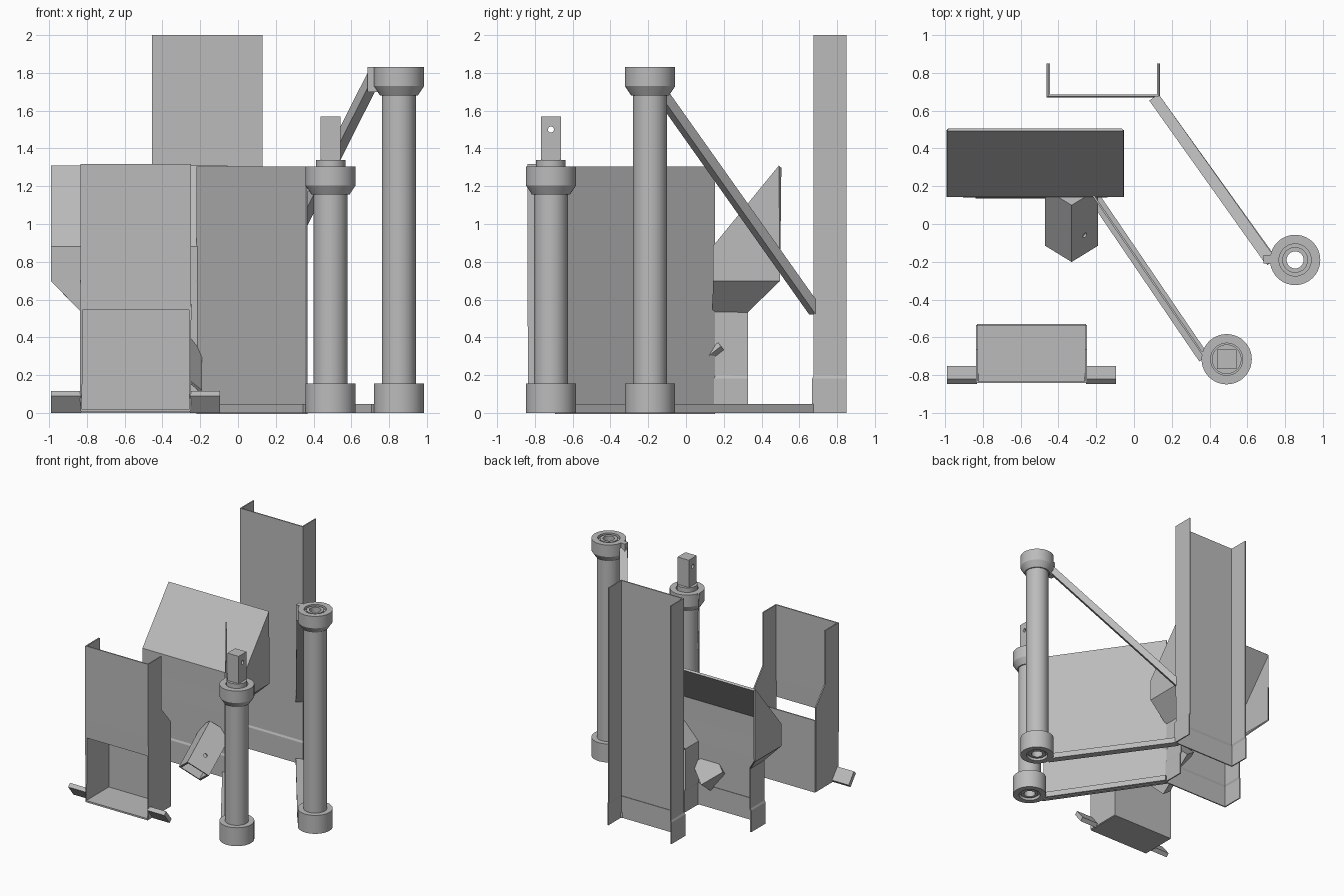
import bpy, bmesh, math
from mathutils import Vector, Matrix

if "Cube" in bpy.data.objects:
    bpy.data.objects.remove(bpy.data.objects["Cube"])

metal = bpy.data.materials.new("grey_metal")
metal.diffuse_color = (0.5, 0.5, 0.5, 1)
metal.use_nodes = True
metal.node_tree.nodes["Principled BSDF"].inputs["Base Color"].default_value = metal.diffuse_color


def make(name, verts, faces, thick=0.0, offset=0.0):
    """Mesh object from points, optionally thickened into sheet metal."""
    me = bpy.data.meshes.new(name)
    bm = bmesh.new()
    vs = [bm.verts.new(v) for v in verts]
    for f in faces:
        bm.faces.new([vs[i] for i in f])
    bmesh.ops.recalc_face_normals(bm, faces=bm.faces)
    bm.to_mesh(me)
    bm.free()
    me.materials.append(metal)
    ob = bpy.data.objects.new(name, me)
    bpy.context.collection.objects.link(ob)
    if thick:
        mod = ob.modifiers.new("sheet", 'SOLIDIFY')
        mod.thickness, mod.offset = thick, offset
        mod.use_even_offset = True
    return ob


def channel(name, cx, rows, open_rows=(), hood=False):
    """U-shaped sheet; each row is half width, front y, back y, front z, back z."""
    verts, faces = [], []
    for hw, yf, yb, zf, zb in rows:
        verts += [(cx - hw, yb, zb), (cx - hw, yf, zf), (cx + hw, yf, zf), (cx + hw, yb, zb)]
    for r in range(len(rows) - 1):
        for k in range(3):
            if k == 1 and r in open_rows:
                continue
            a = r * 4 + k
            faces.append((a, a + 1, a + 5, a + 4))
    if hood:
        n = len(verts)
        faces.append((n - 4, n - 3, n - 2, n - 1))
    return make(name, verts, faces, 0.01)


def box(name, lo, hi):
    verts = [(x, y, z) for x in (lo[0], hi[0]) for y in (lo[1], hi[1]) for z in (lo[2], hi[2])]
    return make(name, verts, [(0, 1, 3, 2), (4, 6, 7, 5), (0, 4, 5, 1), (2, 3, 7, 6), (0, 2, 6, 4), (1, 5, 7, 3)])


def bar(name, a, b, width, height):
    """Straight bar with vertical sides and ends between two points."""
    a, b = Vector(a), Vector(b)
    d = b - a
    side = Vector((d.y, -d.x, 0)).normalized() * width / 2
    up = Vector((0, 0, height / 2))
    verts = [p + s * side + t * up for p in (a, b) for s in (-1, 1) for t in (-1, 1)]
    return make(name, verts, [(0, 1, 3, 2), (4, 6, 7, 5), (0, 4, 5, 1), (2, 3, 7, 6), (0, 2, 6, 4), (1, 5, 7, 3)])


def lathe(name, cx, cy, prof, n=40):
    """Closed radial profile (radius, z) spun around a vertical axis."""
    verts, faces, m = [], [], len(prof)
    for i in range(n):
        a = 2 * math.pi * i / n
        verts += [(cx + r * math.cos(a), cy + r * math.sin(a), z) for r, z in prof]
    for i in range(n):
        j = (i + 1) % n
        for k in range(m):
            l = (k + 1) % m
            faces.append((i * m + k, j * m + k, j * m + l, i * m + l))
    ob = make(name, verts, faces)
    bpy.context.view_layer.objects.active = ob
    ob.select_set(True)
    bpy.ops.object.shade_smooth_by_angle(angle=math.radians(30))
    ob.select_set(False)
    return ob


def drill(target, centre, axis, radius, depth):
    """Round hole through a part."""
    bm = bmesh.new()
    rot = Vector((0, 0, 1)).rotation_difference(Vector(axis)).to_matrix().to_4x4()
    bmesh.ops.create_cone(bm, cap_ends=True, segments=16, radius1=radius, radius2=radius,
                          depth=depth, matrix=Matrix.Translation(centre) @ rot)
    me = bpy.data.meshes.new("hole_cutter")
    bm.to_mesh(me)
    bm.free()
    ob = bpy.data.objects.new("hole_cutter", me)
    bpy.context.collection.objects.link(ob)
    ob.hide_render = True
    ob.hide_set(True)
    mod = target.modifiers.new("hole", 'BOOLEAN')
    mod.operation, mod.object, mod.solver = 'DIFFERENCE', ob, 'EXACT'


def pipe(name, cx, cy, top):
    """Hollow pipe with a base collar and a tapered top collar."""
    return lathe(name, cx, cy, [
        (0.085, 0), (0.133, 0), (0.133, 0.155), (0.09, 0.155), (0.09, top - 0.15), (0.1, top - 0.15),
        (0.133, top - 0.1), (0.133, top), (0.085, top), (0.085, top - 0.025), (0.068, top - 0.025),
        (0.068, top - 0.005), (0.045, top - 0.005), (0.045, 0.01), (0.068, 0.01), (0.068, 0.025), (0.085, 0.025)])


# Tall back channel with a slightly wider skirt
channel("tall_channel", -0.162, [
    (0.295, 0.673, 0.85, 0, 0), (0.295, 0.673, 0.85, 0.18, 0.18),
    (0.288, 0.68, 0.85, 0.195, 0.195), (0.288, 0.68, 0.85, 2, 2)])

# Middle hopper: skirt, straight part, flare, sloped hood
channel("hopper", -0.522, [
    (0.31, 0.14, 0.327, 0, 0), (0.31, 0.14, 0.327, 0.18, 0.18),
    (0.303, 0.147, 0.327, 0.195, 0.195), (0.303, 0.147, 0.327, 0.535, 0.535),
    (0.463, 0.147, 0.498, 0.7, 0.7), (0.463, 0.147, 0.498, 0.88, 1.303)], hood=True)

# Front chute with an open lower front, tray floor and back wall
channel("front_chute", -0.542, [
    (0.288, -0.835, -0.535, 0.01, 0.01), (0.288, -0.835, -0.535, 0.545, 0.72),
    (0.288, -0.835, -0.66, 0.7, 0.87), (0.288, -0.835, -0.66, 1.318, 1.318)], open_rows=(0,))
box("chute_floor", (-0.83, -0.84, 0.004), (-0.254, -0.53, 0.018))
box("chute_back_wall", (-0.83, -0.54, 0.004), (-0.254, -0.53, 0.61))

# Tilted foot tabs beside the chute
section = [(-0.845, 0.09), (-0.82, 0.115), (-0.75, 0.026), (-0.775, 0.0)]
for x0, x1 in ((-0.99, -0.83), (-0.254, -0.094)):
    make("chute_tab", [(x, y, z) for x in (x0, x1) for y, z in section],
         [(0, 1, 2, 3), (4, 5, 6, 7)] + [(i, (i + 1) % 4, (i + 1) % 4 + 4, i + 4) for i in range(4)])

# Hollow diamond spout tilted down towards the front
axis = Vector((0, 0.79, 0.613))
ridge = Vector((0, -0.613, 0.79))
start = Vector((-0.33, -0.115, 0.12))
dirs = [Vector((1, 0, 0)), ridge, Vector((-1, 0, 0)), -ridge]
spout = make("spout", [start + axis * t + d * 0.14 for t in (0, 0.38) for d in dirs],
             [(i, (i + 1) % 4, (i + 1) % 4 + 4, i + 4) for i in range(4)] + [(4, 5, 6, 7)], 0.015, -1)
wall_dir = (dirs[0] + ridge).normalized()
drill(spout, start + axis * 0.124 + wall_dir * 0.099, wall_dir, 0.014, 0.08)

# Short pipe topped by a ring and a drilled square post
pipe("short_pipe", 0.49, -0.715, 1.305)
lathe("post_ring", 0.49, -0.715, [(0.02, 1.27), (0.078, 1.27), (0.078, 1.34), (0.02, 1.34)])
post = box("square_post", (0.438, -0.768, 1.3), (0.543, -0.663, 1.57))
drill(post, (0.49, -0.715, 1.5), (1, 0, 0), 0.016, 0.3)

# Tall pipe
pipe("tall_pipe", 0.852, -0.19, 1.83)

# Divider sheet and its floor rail, short pipe to hopper
bar("divider_sheet", (0.365, -0.69, 0.65), (-0.215, 0.15, 0.65), 0.01, 1.31)
bar("divider_rail", (0.37, -0.71, 0.023), (-0.215, 0.15, 0.023), 0.06, 0.046)

# Sloping brace, its bracket, and the floor rail, tall pipe to tall channel
bar("brace", (0.71, -0.18, 1.76), (0.105, 0.67, 0.56), 0.06, 0.08)
box("brace_bracket", (0.685, -0.21, 1.7), (0.74, -0.165, 1.83))
bar("brace_rail", (0.73, -0.2, 0.023), (0.105, 0.67, 0.023), 0.06, 0.046)
